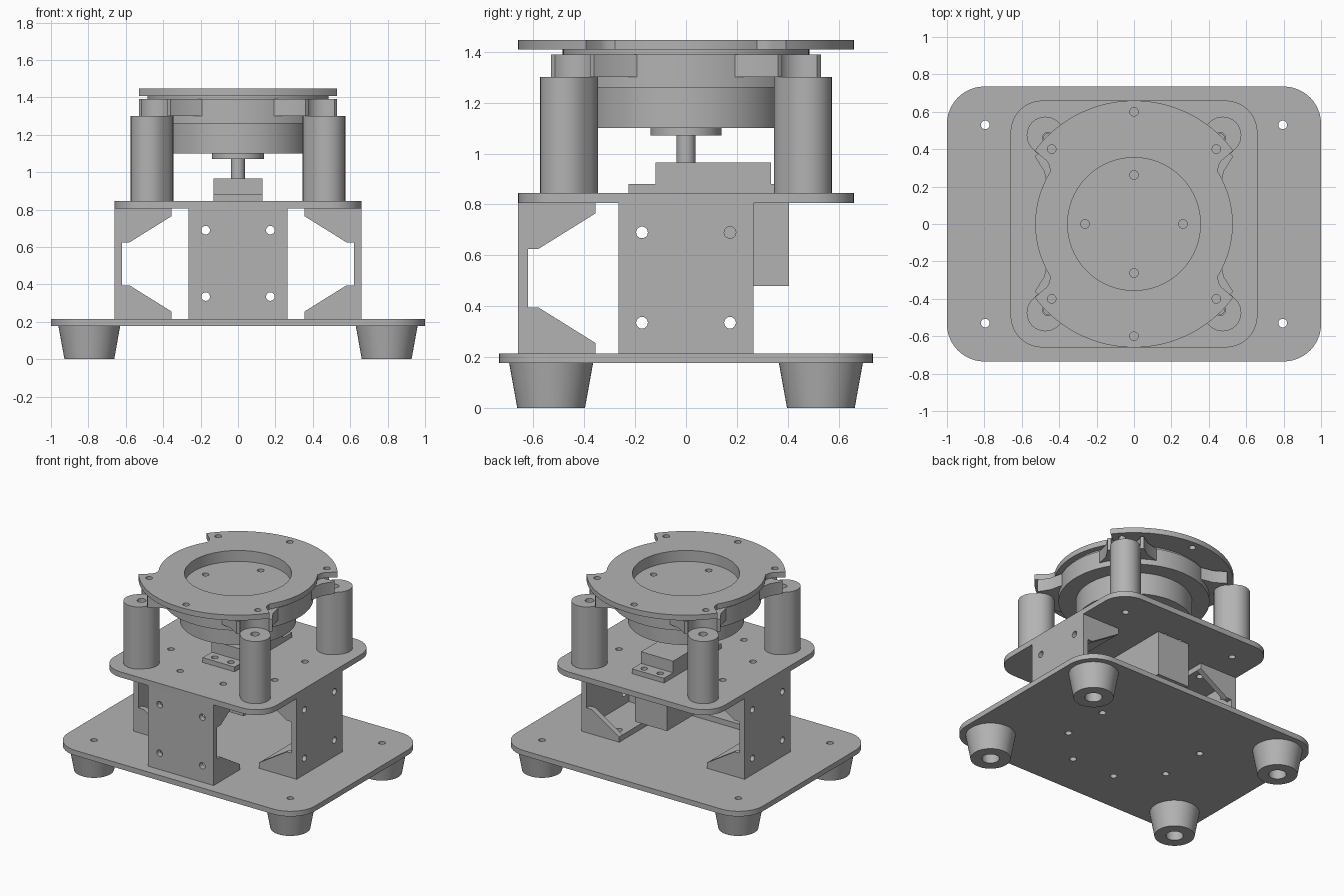
import bpy
import bmesh
from math import sin, cos, pi, radians
from mathutils import Matrix

cube = bpy.data.objects.get("Cube")
if cube:
    bpy.data.objects.remove(cube, do_unlink=True)

COLOUR = (0.45, 0.45, 0.45, 1)
grey = bpy.data.materials.new("plain grey")
grey.use_nodes = True
grey.diffuse_color = COLOUR
grey.node_tree.nodes["Principled BSDF"].inputs["Base Color"].default_value = COLOUR

parts = []
UP = Matrix.Identity(4)
FACING_FRONT = Matrix.Rotation(pi / 2, 4, "X")        # extrude along -y
SIDEWAYS = Matrix(((0, 0, 1, 0), (1, 0, 0, 0), (0, 1, 0, 0), (0, 0, 0, 1)))  # along x


def turn(angle):
    return Matrix.Rotation(radians(angle), 4, "Z")


def finish(name, mesh):
    bm = bmesh.new()
    bm.from_mesh(mesh)
    bmesh.ops.remove_doubles(bm, verts=bm.verts, dist=0.0001)
    bmesh.ops.recalc_face_normals(bm, faces=bm.faces)
    bm.to_mesh(mesh)
    bm.free()
    mesh.materials.clear()
    mesh.materials.append(grey)
    ob = bpy.data.objects.new(name, mesh)
    bpy.context.collection.objects.link(ob)
    parts.append(ob)
    return ob


def arc(cx, cy, r, start, end, n=12):
    angles = [radians(start + (end - start) * i / n) for i in range(n + 1)]
    return [(cx + r * cos(a), cy + r * sin(a)) for a in angles]


def circle(cx, cy, r, n=64):
    return arc(cx, cy, r, 0, 360, n)[:-1]


def rounded(hx, hy, r):
    pts = []
    for sx, sy, a in ((1, 1, 0), (-1, 1, 90), (-1, -1, 180), (1, -1, 270)):
        pts += arc(sx * (hx - r), sy * (hy - r), r, a, a + 90)
    return pts


def rect(x0, x1, y0, y1):
    return [(x0, y0), (x1, y0), (x1, y1), (x0, y1)]


def drill(spots, r=0.023):
    return [circle(x, y, r, 20) for x, y in spots]


def plate(name, outline, low, high, holes=(), matrix=UP):
    """Flat outline with holes, extruded from low to high."""
    curve = bpy.data.curves.new(name, "CURVE")
    curve.dimensions = "2D"
    curve.fill_mode = "BOTH"
    curve.extrude = (high - low) / 2
    for loop in [outline, *holes]:
        spline = curve.splines.new("POLY")
        spline.points.add(len(loop) - 1)
        for p, (x, y) in zip(spline.points, loop):
            p.co = (x, y, 0, 1)
        spline.use_cyclic_u = True
    temp = bpy.data.objects.new(name, curve)
    bpy.context.collection.objects.link(temp)
    bpy.context.view_layer.update()
    deps = bpy.context.evaluated_depsgraph_get()
    mesh = bpy.data.meshes.new_from_object(temp.evaluated_get(deps))
    bpy.data.objects.remove(temp, do_unlink=True)
    bpy.data.curves.remove(curve)
    mesh.transform(matrix @ Matrix.Translation((0, 0, (low + high) / 2)))
    return finish(name, mesh)


def lathe(name, profile, x, y, n=48):
    """Closed (radius, z) profile turned about a vertical axis."""
    bm = bmesh.new()
    rings = [[bm.verts.new((x + r * cos(2 * pi * i / n), y + r * sin(2 * pi * i / n), z))
              for i in range(n)] for r, z in profile]
    for a, b in zip(rings, rings[1:] + rings[:1]):
        for i in range(n):
            j = (i + 1) % n
            bm.faces.new((a[i], a[j], b[j], b[i]))
    mesh = bpy.data.meshes.new(name)
    bm.to_mesh(mesh)
    bm.free()
    return finish(name, mesh)


corners = [(sx, sy) for sx in (-1, 1) for sy in (-1, 1)]
foot_spots = [(0.795 * sx, 0.53 * sy) for sx, sy in corners]
post_spots = [(0.46 * sx, 0.46 * sy) for sx, sy in corners]
flange_spots = [(s * 0.175, -0.42) for s in (-1, 1)]
bracket_spots = flange_spots + [(sx * 0.42, sy * 0.175) for sx, sy in corners]
tab_spots = [(s * 0.065, y) for s in (-1, 1) for y in (-0.175, 0.39)]

# Plates
plate("base_plate", rounded(1, 0.735, 0.2), 0.177, 0.215, drill(foot_spots + bracket_spots))
plate("middle_plate", rounded(0.66, 0.66, 0.17), 0.805, 0.845,
      drill(bracket_spots + post_spots + tab_spots))

# Tapered feet with a recessed screw hole
for x, y in foot_spots:
    lathe("foot", [(0.133, 0), (0.165, 0.177), (0.023, 0.177),
                   (0.023, 0.1), (0.058, 0.1), (0.058, 0)], x, y)

# Brackets on the front and both sides
LOW, HIGH = 0.215, 0.805
gusset = [(-0.62, HIGH), (-0.355, HIGH), (-0.355, 0.765), (-0.58, 0.625), (-0.62, 0.625)]
gussets = [gusset, [(y, LOW + HIGH - z) for y, z in gusset]]
for side, angle in (("front", 0), ("left", 90), ("right", -90)):
    m = turn(angle)
    wall_holes = drill([(s * 0.173, z) for s in (-1, 1) for z in (0.335, 0.69)])
    plate(side + "_bracket_wall", rect(-0.265, 0.265, LOW, HIGH), 0.62, 0.66,
          wall_holes, m @ FACING_FRONT)
    for z in (LOW, HIGH - 0.04):
        plate(side + "_bracket_flange", rect(-0.225, 0.225, -0.62, -0.355), z, z + 0.04,
              drill(flange_spots), m)
    for outline in gussets:
        for x in (-0.265, 0.225):
            plate(side + "_bracket_gusset", outline, x, x + 0.04, (), m @ SIDEWAYS)

# Motor
plate("motor_body", rect(-0.13, 0.13, -0.12, 0.405), 0.48, 0.805)
plate("motor_tabs", rect(-0.13, 0.13, -0.225, 0.44), 0.845, 0.88, drill(tab_spots))
plate("motor_top", rect(-0.13, 0.13, -0.12, 0.335), 0.88, 0.965)
plate("motor_shaft", circle(0, 0, 0.037, 32), 0.965, 1.07)
plate("motor_horn", circle(0, 0, 0.14), 1.07, 1.1)

# Posts and the lugs that hold the bearing ring
post = arc(0.67, 0, 0.1, -90, 90, 16) + arc(0.63, 0, 0.1, 90, 270, 16)
lug = [(0.43, 0.21), (0.54, 0.14), (0.63, 0.12)] + arc(0.65, 0, 0.1, 101, 259, 16) \
    + [(0.63, -0.12), (0.54, -0.14), (0.43, -0.21)]
for angle in (45, 135, 225, 315):
    plate("post", post, 0.845, 1.3, drill([(0.65, 0)], 0.03), turn(angle))
    plate("ring_lug", lug, 1.3, 1.39, (), turn(angle))

# Bearing
bore = [circle(0, 0, 0.355, 96)]
plate("bearing_drum", circle(0, 0, 0.385, 96), 1.1, 1.327)
plate("bearing_ring", circle(0, 0, 0.5, 96), 1.26, 1.39, bore)
plate("spacer_ring", circle(0, 0, 0.485, 96), 1.39, 1.408, bore)
plate("turntable_floor", circle(0, 0, 0.355, 96), 1.327, 1.367,
      drill([(0.262, 0), (-0.262, 0), (0, 0.262), (0, -0.262)]))

# Turntable rim: wide at front and back, narrow at the sides, hooked between
quarter = arc(0, 0, 0.528, 0, 32, 16) + [(0.452, 0.31), (0.465, 0.335)] \
    + arc(0, 0, 0.66, 36.5, 90, 24)
half = quarter + [(-x, y) for x, y in quarter[-2::-1]]
rim = half + [(x, -y) for x, y in half[-2:0:-1]]
rim_holes = [(0.44 * sx, 0.4 * sy) for sx, sy in corners] + [(0, 0.6), (0, -0.6)]
plate("turntable_rim", rim, 1.408, 1.447, bore + drill(rim_holes))

# Smooth the round sides, keep the edges sharp
bpy.ops.object.select_all(action="DESELECT")
for ob in parts:
    ob.select_set(True)
bpy.context.view_layer.objects.active = parts[0]
bpy.ops.object.shade_smooth_by_angle(angle=radians(30))
